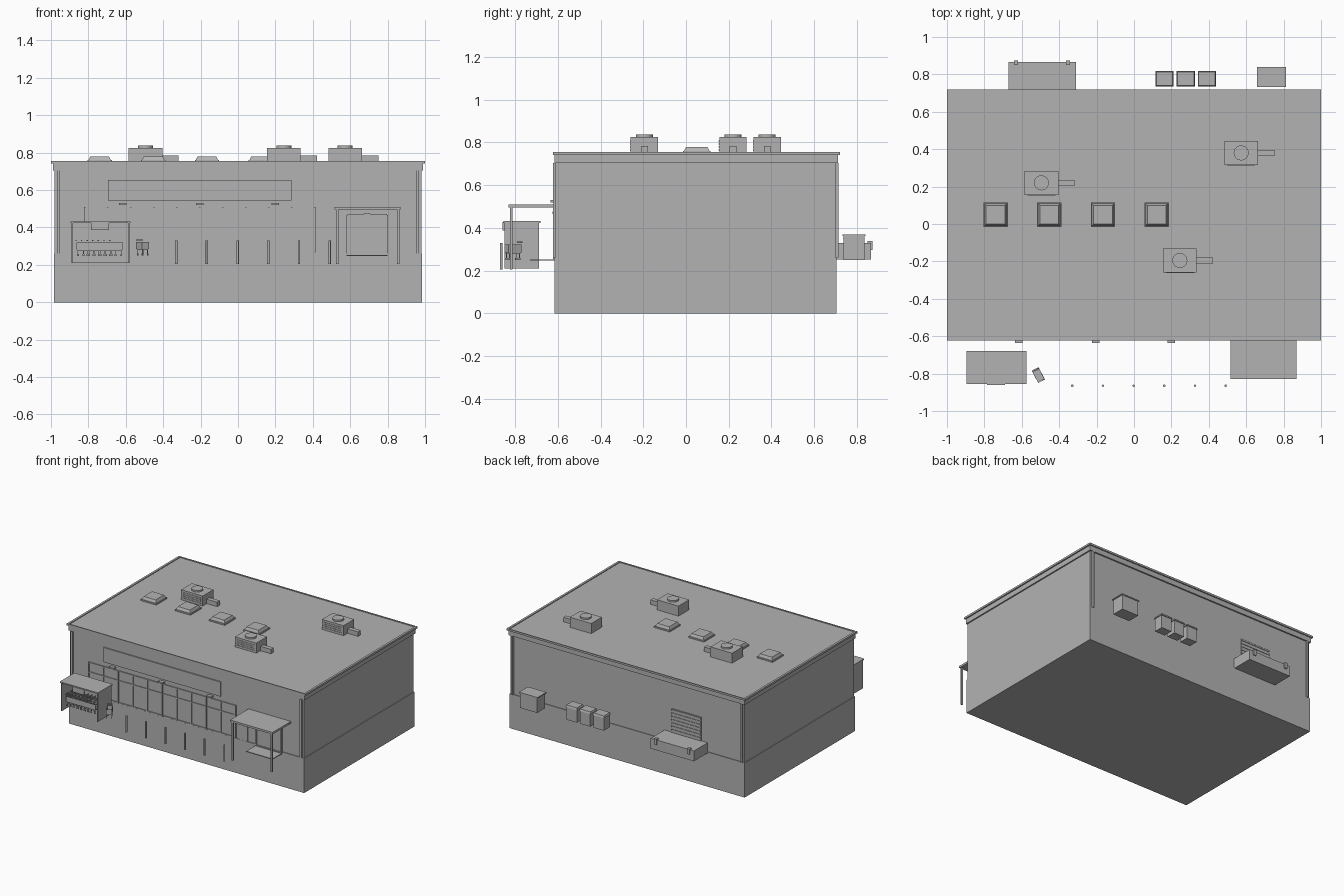
import bpy
from math import radians
from mathutils import Matrix, Vector

old = bpy.data.objects.get("Cube")
if old:
    bpy.data.objects.remove(old, do_unlink=True)

grey = bpy.data.materials.new("plain grey")
grey.use_nodes = True
grey.diffuse_color = (0.45, 0.45, 0.45, 1)
grey.node_tree.nodes["Principled BSDF"].inputs["Base Color"].default_value = (0.45, 0.45, 0.45, 1)

CORNER_FACES = [(0, 3, 2, 1), (4, 5, 6, 7), (0, 1, 5, 4),
                (1, 2, 6, 5), (2, 3, 7, 6), (3, 0, 4, 7)]


def box(name, x, y, z, taper=0.0):
    """Box from (min, max) ranges; taper pulls the top edges inward."""
    t = taper
    low = [(x[0], y[0], z[0]), (x[1], y[0], z[0]), (x[1], y[1], z[0]), (x[0], y[1], z[0])]
    top = [(x[0] + t, y[0] + t, z[1]), (x[1] - t, y[0] + t, z[1]),
           (x[1] - t, y[1] - t, z[1]), (x[0] + t, y[1] - t, z[1])]
    mesh = bpy.data.meshes.new(name)
    mesh.from_pydata(low + top, [], CORNER_FACES)
    mesh.materials.append(grey)
    obj = bpy.data.objects.new(name, mesh)
    bpy.context.collection.objects.link(obj)
    return obj


def around(centre, half):
    return (centre - half, centre + half)


def rod(name, x, y, z, radius, sides=12):
    bpy.ops.mesh.primitive_cylinder_add(vertices=sides, radius=radius, depth=z[1] - z[0],
                                        location=(x, y, sum(z) / 2))
    obj = bpy.context.object
    obj.name = name
    obj.data.materials.append(grey)
    bpy.ops.object.shade_smooth_by_angle()
    return obj


def frame(name, x, z, y, w):
    """Upright rectangular frame of four bars."""
    for i in (0, 1):
        box(name + "_jamb", around(x[i], w), y, z)
        box(name + "_rail", x, y, around(z[i], w))


# Main building: plinth, walls, fascia and roof cap
box("plinth", (-0.985, 0.985), (-0.615, 0.705), (0, 0.262))
box("walls", (-0.98, 0.98), (-0.61, 0.70), (0.262, 0.71))
box("fascia", (-0.99, 0.99), (-0.616, 0.711), (0.705, 0.742))
box("roof_cap", (-1, 1), (-0.622, 0.72), (0.742, 0.75))
for side in (-1, 1):
    box("roof_edge_side", around(side * 0.992, 0.008), (-0.622, 0.72), (0.75, 0.756))
    box("roof_edge_end", (-1, 1), around(0.049 + side * 0.667, 0.004), (0.75, 0.756))
    for y in (-0.615, 0.706):
        box("downpipe", around(side * 0.96, 0.007), around(y, 0.007), (0.262, 0.705))

# Sign board and lamps
box("sign_board", (-0.695, 0.285), (-0.619, -0.609), (0.545, 0.655))
for x in (-0.615, -0.205, 0.2):
    box("sign_lamp", around(x, 0.02), (-0.635, -0.609), (0.52, 0.531))

# Shop windows
box("window_glass", (-0.82, 0.41), (-0.613, -0.609), (0.265, 0.505))
for i in range(11):
    box("window_mullion", around(-0.82 + i * 0.123, 0.004), (-0.62, -0.609), (0.265, 0.51))
for z in (0.268, 0.435, 0.506):
    box("window_rail", (-0.82, 0.41), (-0.618, -0.609), around(z, 0.004))
box("side_door", (0.42, 0.51), (-0.614, -0.609), (0.262, 0.43))

# Entrance porch
box("porch_roof", (0.515, 0.87), (-0.83, -0.609), (0.495, 0.51))
for x in (0.53, 0.857):
    box("porch_post", around(x, 0.006), around(-0.818, 0.006), (0.205, 0.495))
box("entrance_step", (0.58, 0.80), (-0.73, -0.609), (0.247, 0.253))
box("entrance_door", (0.59, 0.79), (-0.614, -0.609), (0.253, 0.465))
frame("entrance_frame", (0.585, 0.797), (0.255, 0.466), (-0.622, -0.609), 0.005)
box("entrance_sensor", around(0.69, 0.015), (-0.625, -0.609), (0.465, 0.478))

# Trolley shelter
box("shelter_roof", (-0.895, -0.575), (-0.855, -0.68), (0.424, 0.433))
box("shelter_back", (-0.887, -0.582), (-0.694, -0.688), (0.21, 0.425))
for x in (-0.886, -0.583):
    box("shelter_side", around(x, 0.004), (-0.85, -0.688), (0.21, 0.425))
box("shelter_sign", (-0.785, -0.69), (-0.86, -0.85), (0.387, 0.428))


def trolley(location, angle):
    """Wire trolley: basket floor, rails, handle and wheels, built along local x."""
    parts = [box("trolley_floor", (-0.03, 0.03), (-0.018, 0.018), (0.03, 0.034)),
             box("trolley_handle", (-0.04, -0.033), (-0.02, 0.02), (0.08, 0.086))]
    for side in (-1, 1):
        parts.append(box("trolley_side", (-0.034, 0.034), around(side * 0.019, 0.0015), (0.034, 0.073)))
        parts.append(box("trolley_end", around(side * 0.033, 0.0015), (-0.019, 0.019), (0.034, 0.073)))
        for x in (-0.026, 0.026):
            parts.append(box("trolley_wheel", around(x, 0.005), around(side * 0.016, 0.002), (0, 0.01)))
            parts.append(box("trolley_leg", around(x, 0.0015), around(side * 0.016, 0.0015), (0.008, 0.032)))
    turn = Matrix.Translation(Vector(location)) @ Matrix.Rotation(radians(angle), 4, 'Z')
    for part in parts:
        part.matrix_world = turn


for row in (-0.805, -0.745):
    for i in range(7):
        trolley((-0.83 + i * 0.03, row, 0.247), 0)
trolley((-0.51, -0.81, 0.25), -62)

# Bollards
for i in range(6):
    rod("bollard", -0.33 + i * 0.164, -0.865, (0.205, 0.33), 0.0065)

# Roof skylights
for i in range(4):
    x = -0.74 + i * 0.287
    box("skylight_curb", around(x, 0.065), around(0.05, 0.065), (0.75, 0.76))
    box("skylight_dome", around(x, 0.06), around(0.05, 0.06), (0.76, 0.78), 0.01)

# Roof air units with fans and ducts
for x, y in ((-0.495, 0.22), (0.245, -0.195), (0.573, 0.38)):
    box("air_unit", around(x, 0.09), around(y, 0.064), (0.75, 0.826))
    rod("air_fan", x, y, (0.826, 0.838), 0.04, 24)
    box("air_duct", (x + 0.09, x + 0.178), around(y, 0.016), (0.75, 0.784))
    for i in range(4):
        box("air_grille", around(x, 0.075), (y - 0.067, y - 0.063), around(0.765 + i * 0.014, 0.003))

# Loading dock with bumpers and slatted shutter
box("loading_dock", (-0.672, -0.31), (0.70, 0.865), (0.252, 0.33))
for x in (-0.63, -0.353):
    box("dock_bumper", around(x, 0.011), (0.85, 0.874), (0.297, 0.34))
box("shutter", (-0.62, -0.37), (0.699, 0.705), (0.33, 0.51))
for i in range(7):
    box("shutter_slat", (-0.62, -0.37), (0.699, 0.709), around(0.35 + i * 0.025, 0.006))

# Rear bins and utility cabinet
for x in (0.163, 0.277, 0.39):
    box("bin_body", around(x, 0.043), (0.74, 0.812), (0.252, 0.35))
    box("bin_lid", around(x, 0.049), (0.735, 0.818), (0.35, 0.364), 0.005)
box("utility_cabinet", (0.663, 0.805), (0.738, 0.835), (0.25, 0.362))
box("cabinet_lid", (0.657, 0.812), (0.733, 0.84), (0.362, 0.37))
